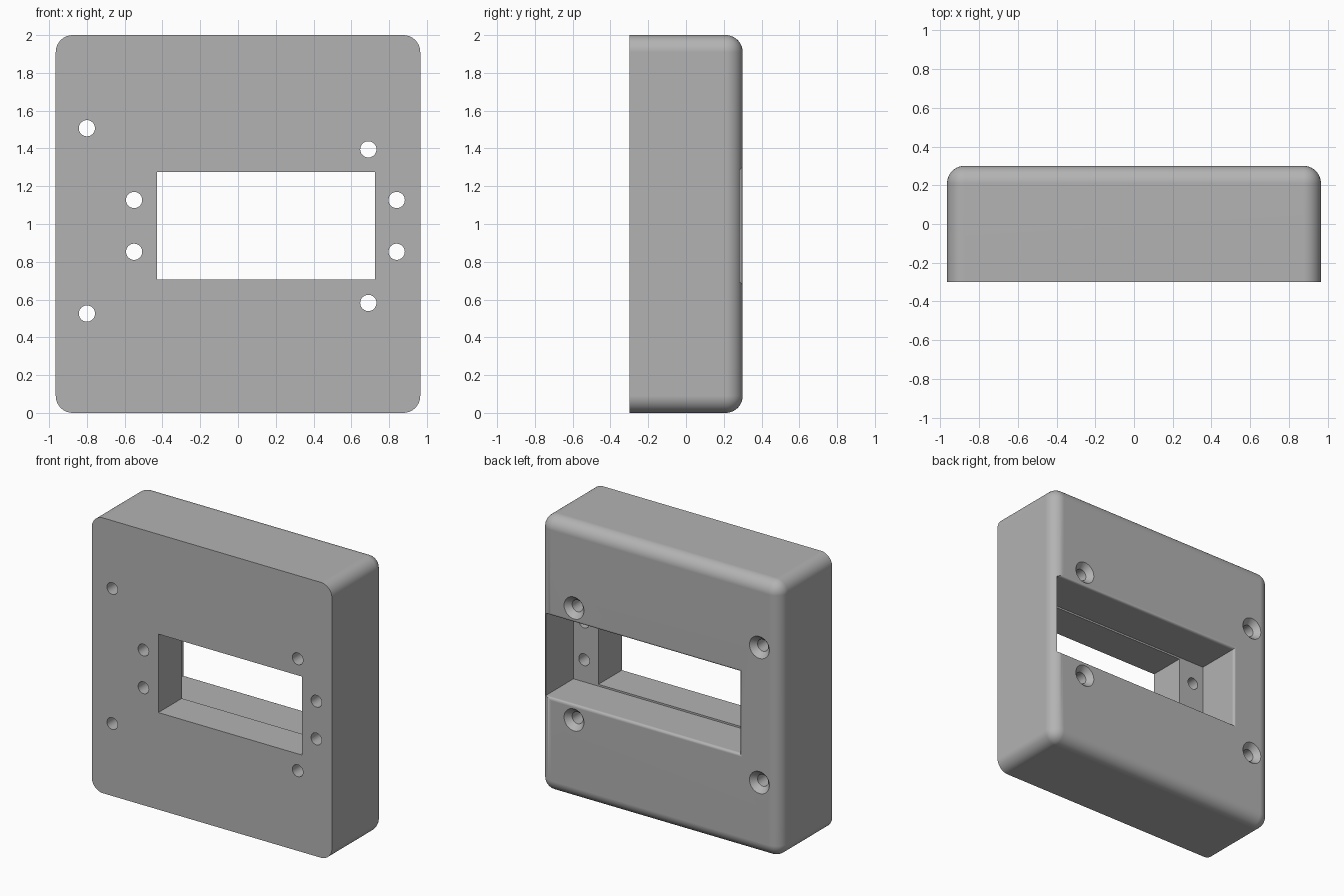
import bpy, bmesh, math
from mathutils import Matrix, Vector

old = bpy.data.objects.get("Cube")
if old:
    bpy.data.objects.remove(old, do_unlink=True)

W, D, H = 0.965, 0.3, 2.0      # half width, half depth, height
LEDGE = -0.03                  # depth of the recess floor

grey = bpy.data.materials.new("plain grey")
grey.use_nodes = True
colour = (0.45, 0.45, 0.45, 1)
grey.diffuse_color = colour
grey.node_tree.nodes["Principled BSDF"].inputs["Base Color"].default_value = colour


def make(name, bm):
    bmesh.ops.recalc_face_normals(bm, faces=bm.faces)
    mesh = bpy.data.meshes.new(name)
    bm.to_mesh(mesh)
    bm.free()
    mesh.materials.append(grey)
    obj = bpy.data.objects.new(name, mesh)
    bpy.context.collection.objects.link(obj)
    return obj


def loft(name, rings):
    """Closed solid through a list of equal-length point rings."""
    bm = bmesh.new()
    loops = [[bm.verts.new(p) for p in ring] for ring in rings]
    for a, b in zip(loops, loops[1:]):
        for i in range(len(a)):
            j = (i + 1) % len(a)
            bm.faces.new((a[i], a[j], b[j], b[i]))
    bm.faces.new(loops[0])
    bm.faces.new(loops[-1])
    return make(name, bm)


def rect(x0, x1, z0, z1, y, grow=0):
    x0, x1, z0, z1 = x0 - grow, x1 + grow, z0 - grow, z1 + grow
    return [(x0, y, z0), (x1, y, z0), (x1, y, z1), (x0, y, z1)]


def circle(x, z, y, r, n=32):
    return [(x + r * math.cos(math.tau * i / n), y, z + r * math.sin(math.tau * i / n))
            for i in range(n)]


# Case block: rounded corners and rear edges, sharp front edges
bm = bmesh.new()
bmesh.ops.create_cube(bm, size=1, matrix=Matrix.Translation((0, 0, H / 2))
                      @ Matrix.Diagonal(Vector((2 * W, 2 * D, H, 1))))
edges = [e for e in bm.edges if max(v.co.y for v in e.verts) > 0]
bmesh.ops.bevel(bm, geom=edges, offset=0.09, segments=10, profile=0.5, affect='EDGES')
case = make("case", bm)

cutters = []

# Window through the front
cutters.append(loft("window_cutter", [rect(-0.43, 0.725, 0.705, 1.275, y) for y in (-0.4, 0.1)]))

# Rear recess with a small rounded rim
R = 0.02
pocket = (-0.64, 0.925, 0.692, 1.288)
rings = [rect(*pocket, LEDGE)]
for i in range(6):
    a = math.pi / 2 * i / 5
    rings.append(rect(*pocket, D - R + R * math.sin(a), R * (1 - math.cos(a))))
rings.append(rect(*pocket, 0.4, R))
cutters.append(loft("recess_cutter", rings))

# Small screw holes beside the window
for x in (-0.55, 0.84):
    for z in (0.853, 1.127):
        cutters.append(loft("small_hole_cutter", [circle(x, z, y, 0.043) for y in (-0.4, 0.1)]))

# Mounting holes, countersunk at the rear
for x, z in ((-0.80, 0.526), (-0.80, 1.507), (0.69, 0.582), (0.69, 1.395)):
    steps = ((-0.4, 0.043), (D - 0.04, 0.043), (D, 0.08), (0.4, 0.08))
    cutters.append(loft("mounting_hole_cutter", [circle(x, z, y, r) for y, r in steps]))

bpy.ops.object.select_all(action='DESELECT')
bpy.context.view_layer.objects.active = case
case.select_set(True)
for cutter in cutters:
    cutter.hide_render = True
    mod = case.modifiers.new("cut", 'BOOLEAN')
    mod.operation = 'DIFFERENCE'
    mod.solver = 'EXACT'
    mod.object = cutter
    bpy.ops.object.modifier_apply(modifier=mod.name)
    bpy.data.objects.remove(cutter, do_unlink=True)

# Smooth fillets, flat panels
bpy.ops.object.shade_smooth_by_angle(angle=math.radians(30))
weighted = case.modifiers.new("weighted normals", 'WEIGHTED_NORMAL')
weighted.keep_sharp = True
